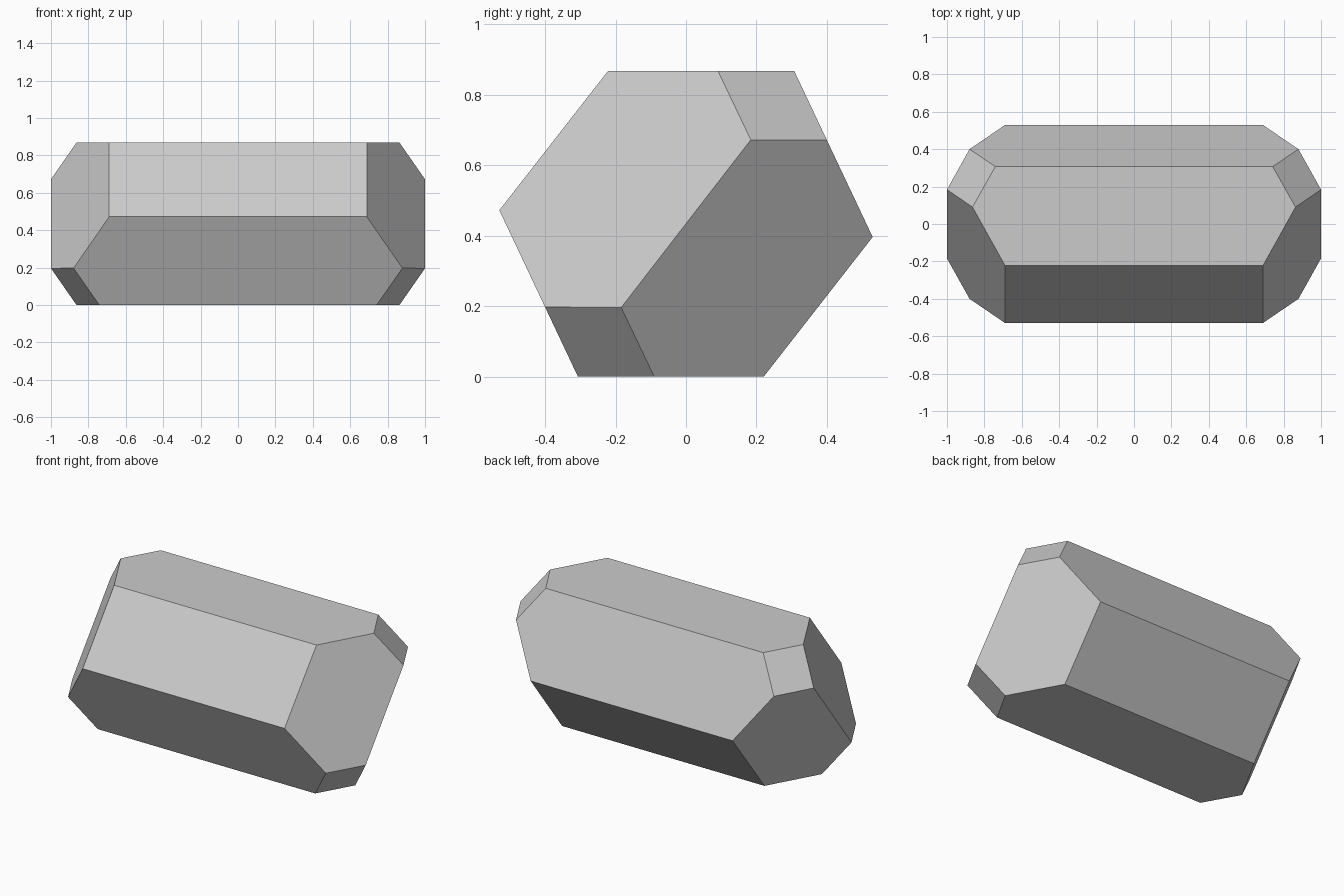
import bpy
import bmesh
from mathutils import Vector

cube = bpy.data.objects.get("Cube")
if cube:
    bpy.data.objects.remove(cube, do_unlink=True)

HEIGHT = 0.868
CENTRE = Vector((0, 0, HEIGHT / 2))

# Stone grey
grey = bpy.data.materials.new("stone grey")
grey.use_nodes = True
colour = (0.6, 0.6, 0.6, 1)
grey.diffuse_color = colour
grey.node_tree.nodes["Principled BSDF"].inputs["Base Color"].default_value = colour


def turn(p):
    """Half turn about the long axis."""
    return Vector((p[0], -p[1], HEIGHT - p[2]))


def mirror(p):
    return Vector((-p[0], p[1], p[2]))


def cut(bm, points):
    """Slice off everything outside the plane through three points and cap it."""
    a, b, c = points
    normal = (b - a).cross(c - a).normalized()
    if normal.dot(a - CENTRE) < 0:
        normal.negate()
    bmesh.ops.bisect_plane(bm, geom=bm.verts[:] + bm.edges[:] + bm.faces[:],
                           plane_co=a, plane_no=normal, clear_outer=True)
    bmesh.ops.holes_fill(bm, edges=[e for e in bm.edges if e.is_boundary])


# Six-sided prism along x
bm = bmesh.new()
half = [Vector((-1.3, y, z)) for y, z in ((-0.221, HEIGHT), (0.307, HEIGHT), (0.53, 0.396))]
ring = half + [turn(p) for p in half]
end = bm.faces.new([bm.verts.new(p) for p in ring])
extruded = bmesh.ops.extrude_face_region(bm, geom=[end], use_keep_orig=True)
bmesh.ops.translate(bm, vec=(2.6, 0, 0),
                    verts=[g for g in extruded["geom"] if isinstance(g, bmesh.types.BMVert)])

# Each end: two large facets meeting in a ridge, and two small corner facets
ridge_top = Vector((1, 0.184, 0.672))
large = [ridge_top, turn(ridge_top), Vector((0.69, -0.221, HEIGHT))]
small = [ridge_top, Vector((0.88, 0.397, 0.672)), Vector((0.862, 0.093, HEIGHT))]
for facet in (large, small):
    for points in (facet, [turn(p) for p in facet]):
        cut(bm, points)
        cut(bm, [mirror(p) for p in points])

bmesh.ops.recalc_face_normals(bm, faces=bm.faces[:])
mesh = bpy.data.meshes.new("crystal")
bm.to_mesh(mesh)
bm.free()
mesh.materials.append(grey)
crystal = bpy.data.objects.new("crystal", mesh)
bpy.context.collection.objects.link(crystal)
